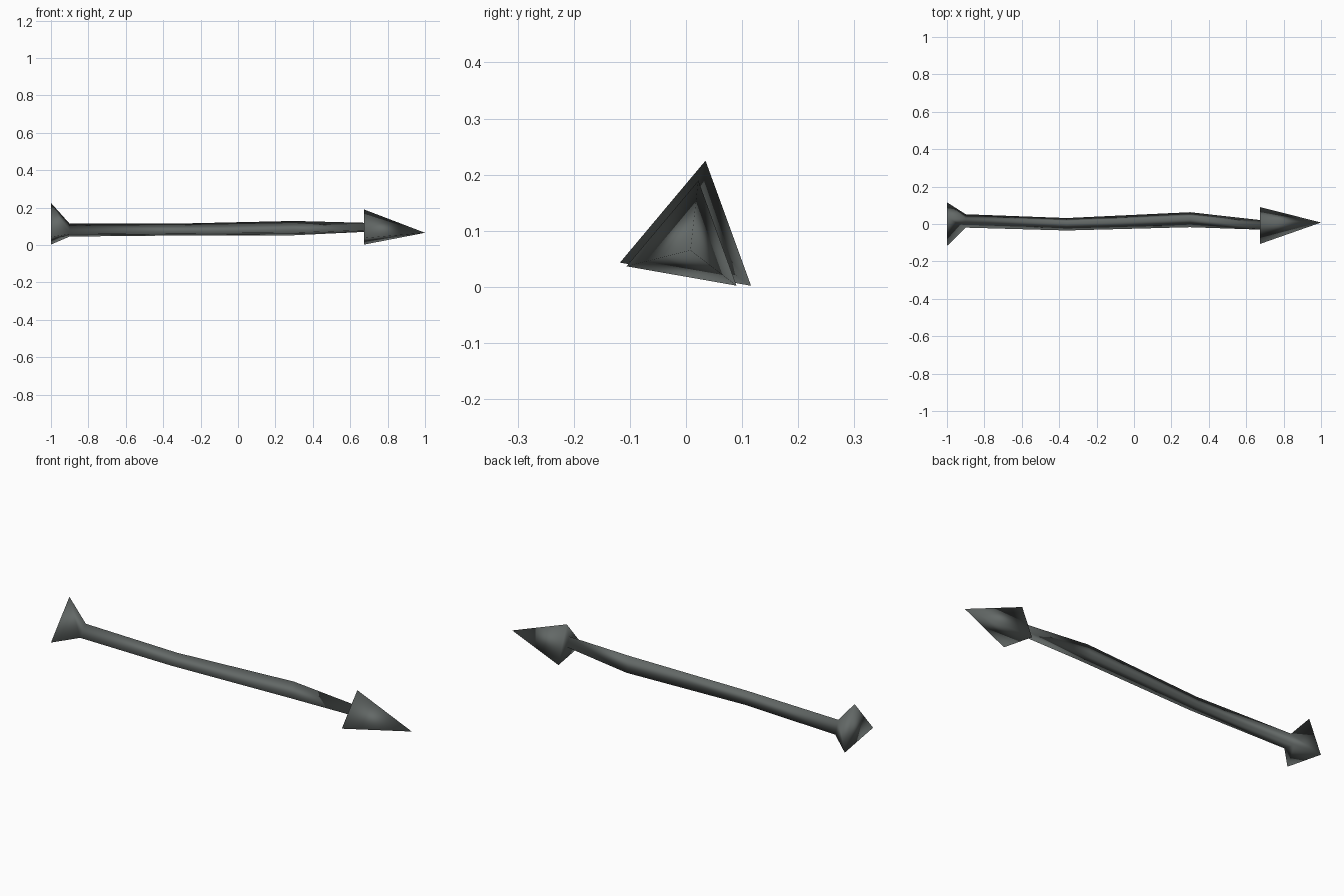
import bpy, bmesh, math

if "Cube" in bpy.data.objects:
    bpy.data.objects.remove(bpy.data.objects["Cube"])

metal = bpy.data.materials.new("dark_grey_green")
metal.diffuse_color = (0.125, 0.14, 0.135, 1)
metal.use_nodes = True
metal.node_tree.nodes["Principled BSDF"].inputs["Base Color"].default_value = metal.diffuse_color

# Three-sided rings along the shaft: x, centre y, centre z, radius
RINGS = [
    (-1.0, 0.011, 0.090, 0.137),    # flared tail
    (-0.9, 0.020, 0.072, 0.042),    # shaft start
    (-0.36, 0.002, 0.075, 0.039),   # shaft bends
    (0.30, 0.027, 0.082, 0.047),
    (0.675, -0.002, 0.089, 0.030),  # shaft end
    (0.675, 0.002, 0.076, 0.115),   # arrowhead rim
]
TIP = (1.0, 0.008, 0.065)
ANGLES = [math.radians(a) for a in (80, 200, 320)]

bm = bmesh.new()
loops = [[bm.verts.new((x, y + r * math.cos(a), z + r * math.sin(a))) for a in ANGLES]
         for x, y, z, r in RINGS]

# Tail cap, shaft walls and back of the head
bm.faces.new(loops[0])
for a, b in zip(loops, loops[1:]):
    for i in range(3):
        j = (i + 1) % 3
        bm.faces.new((a[i], a[j], b[j], b[i]))

# Pointed head
tip = bm.verts.new(TIP)
for i in range(3):
    bm.faces.new((loops[-1][i], loops[-1][(i + 1) % 3], tip))

bmesh.ops.recalc_face_normals(bm, faces=bm.faces)
for f in bm.faces:
    f.smooth = True
mesh = bpy.data.meshes.new("arrow")
bm.to_mesh(mesh)
bm.free()
mesh.materials.append(metal)
bpy.context.collection.objects.link(bpy.data.objects.new("arrow", mesh))
